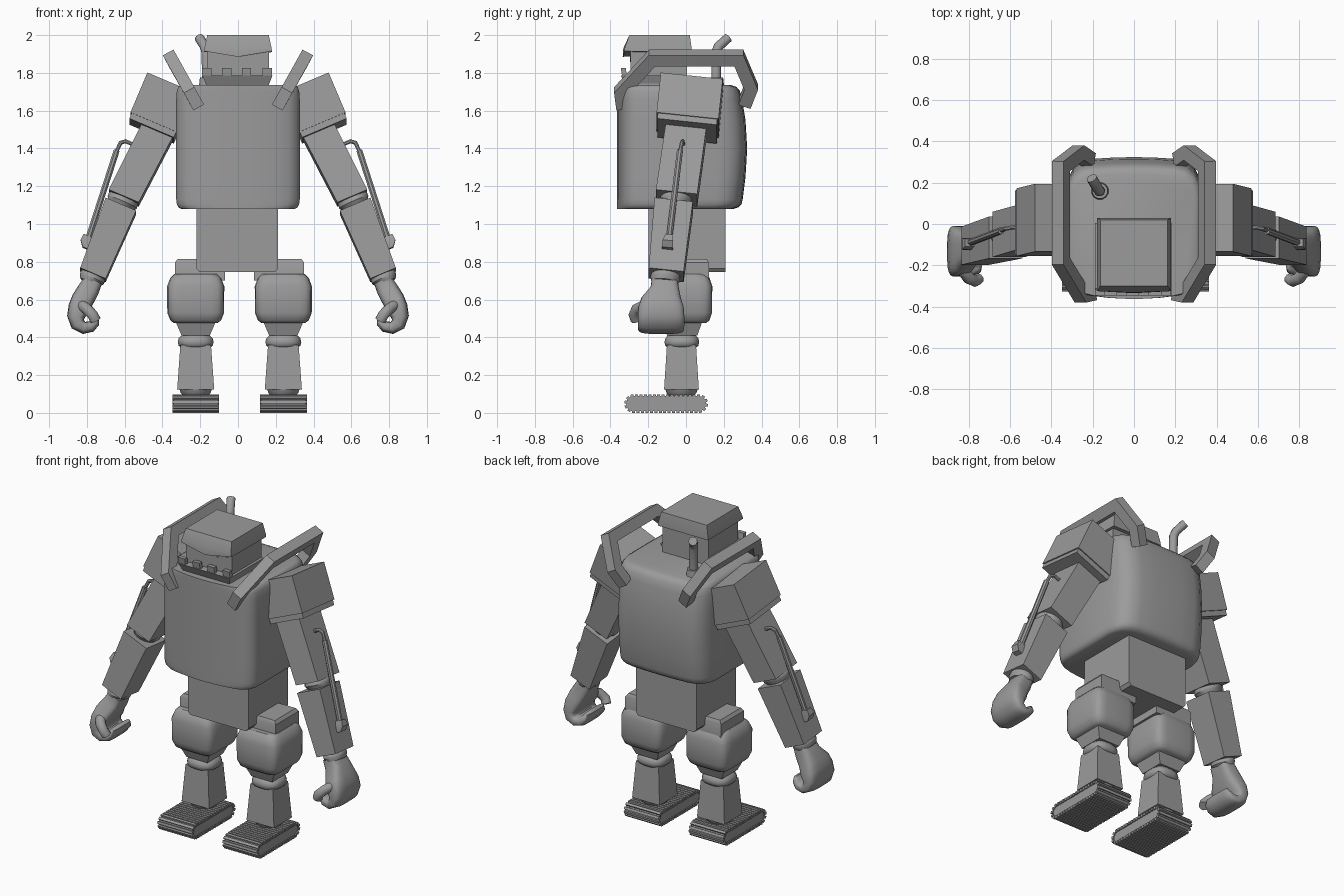
import bpy, bmesh, math
from mathutils import Vector, Matrix

if "Cube" in bpy.data.objects:
    bpy.data.objects.remove(bpy.data.objects["Cube"])

steel = bpy.data.materials.new("steel_grey")
steel.diffuse_color = (0.33, 0.33, 0.33, 1)
steel.use_nodes = True
steel.node_tree.nodes["Principled BSDF"].inputs["Base Color"].default_value = steel.diffuse_color


def finish(name, bm, mirror=False, cx=0.0, angle=32, bevel=0.0):
    """Turn a bmesh into an object; optional left/right mirror about x = cx."""
    bmesh.ops.recalc_face_normals(bm, faces=bm.faces)
    me = bpy.data.meshes.new(name)
    bm.to_mesh(me)
    bm.free()
    me.materials.append(steel)
    me.shade_smooth()
    me.set_sharp_from_angle(angle=math.radians(angle))
    ob = bpy.data.objects.new(name, me)
    ob.location.x = cx
    bpy.context.collection.objects.link(ob)
    if bevel:
        b = ob.modifiers.new("bevel", 'BEVEL')
        b.width, b.segments = bevel, 2
    if mirror:
        ob.modifiers.new("mirror", 'MIRROR').use_mirror_merge = False
    return ob


def loft(name, rings, **kw):
    """Skin a list of equal-length rings and cap both ends."""
    bm = bmesh.new()
    vs = [[bm.verts.new(p) for p in r] for r in rings]
    n = len(vs[0])
    for a, b in zip(vs, vs[1:]):
        for i in range(n):
            bm.faces.new((a[i], a[(i + 1) % n], b[(i + 1) % n], b[i]))
    bm.faces.new(vs[0])
    bm.faces.new(vs[-1])
    return finish(name, bm, **kw)


def ring(c, u, v, hu, hv, n=4, power=1.0):
    """Rectangle (n=4), or ellipse / superellipse ring around c."""
    c = Vector(c)
    if n == 4:
        return [c + u * hu * a + v * hv * b for a, b in ((1, 1), (-1, 1), (-1, -1), (1, -1))]
    pts = []
    for i in range(n):
        t = 2 * math.pi * (i + 0.5) / n
        co, si = math.cos(t), math.sin(t)
        pts.append(c + u * hu * math.copysign(abs(co) ** power, co)
                   + v * hv * math.copysign(abs(si) ** power, si))
    return pts


X, Y, Z = Vector((1, 0, 0)), Vector((0, 1, 0)), Vector((0, 0, 1))


def stack(name, x, rows, n=4, power=1.0, **kw):
    """Vertical stack; rows are (z, half x, half y, centre y)."""
    return loft(name, [ring((x, cy, z), X, Y, hx, hy, n, power) for z, hx, hy, cy in rows], **kw)


def sweep(name, path, hu, hv, normal=None, n=4, **kw):
    """Bar or tube along a path; mitred when a plane normal is given."""
    path = [Vector(p) for p in path]
    rings = []
    for i, p in enumerate(path):
        d0 = (p - path[max(i - 1, 0)]).normalized()
        d1 = (path[min(i + 1, len(path) - 1)] - p).normalized()
        t = (d0 + d1).normalized()
        w = (normal or X).normalized()
        v = t.cross(w).normalized()
        u = v.cross(t).normalized()
        k = 1 / max(0.5, t.dot(d1 if d1.length else d0))
        rings.append(ring(p, u, v, hu, hv * k, n))
    return loft(name, rings, **kw)


# Torso: curved chest plate, bulging rounded back
half = [(0, -.364), (.12, -.358), (.21, -.347), (.27, -.333), (.31, -.308), (.327, -.27),
        (.327, .16), (.317, .21), (.295, .25), (.255, .28), (.2, .292), (.1, .298), (0, .3)]
outline = half + [(-x, y) for x, y in half[-2:0:-1]]
rows = [(1.08, .92, .84), (1.088, .965, .92), (1.105, .99, .98), (1.13, 1, 1.0), (1.25, 1, 1.05),
        (1.4, 1, 1.08), (1.55, 1, 1.05), (1.66, 1, .99), (1.705, .99, .95), (1.726, .965, .89), (1.735, .92, .8)]
loft("torso", [[(x * sx, y * sy if y > 0 else y, z) for x, y in outline] for z, sx, sy in rows], angle=40)
stack("pelvis", -.004, [(.745, .2, .203, .005), (.765, .216, .203, .005), (1.09, .216, .203, .005)])

# Head, cap with V-shaped brow, toothed jaw
stack("head", 0, [(1.73, .165, .15, -.145), (1.92, .165, .15, -.145)])
bm = bmesh.new()
low = [(-.18, .03, 1.91), (.18, .03, 1.91), (.18, -.325, 1.915), (0, -.335, 1.885), (-.18, -.325, 1.915)]
mid = [(-.178, .03, 1.93), (.178, .03, 1.93), (.178, -.325, 1.93), (0, -.332, 1.93), (-.178, -.325, 1.93)]
top = [(-.163, .02, 2), (.163, .02, 2), (.163, -.3, 2), (0, -.3, 2), (-.163, -.3, 2)]
bm.free()
loft("cap", [low, mid, top])
stack("jaw", -.003, [(1.735, .165, .155, -.165), (1.785, .185, .175, -.17)])
for i, x in enumerate((-.165, -.06, .045, .155)):
    stack("tooth_%d" % i, x, [(1.78, .025, .013, -.325), (1.825, .025, .013, -.332)])
for s in (-1, 1):
    loft("eye_slit", [[(s * a, -.297, z) for a, z in ((.03, 1.868), (.14, 1.892), (.14, 1.88), (.04, 1.857))],
                      [(s * a, -.29, z) for a, z in ((.03, 1.868), (.14, 1.892), (.14, 1.88), (.04, 1.857))]])

# Exhaust pipe with collar
stack("exhaust_collar", -.165, [(1.73, .043, .043, .16), (1.775, .038, .038, .16)], n=12)
sweep("exhaust_pipe", [(-.165, .16, 1.73), (-.168, .16, 1.91), (-.176, .172, 1.94), (-.205, .222, 1.985)],
      .026, .026, n=12)

# Bent square bars over the shoulders, tilted outward
tilt = Vector((.14, 0, .265)).normalized()
bar = [(-.335, 1.62), (-.345, 1.70), (-.18, 1.878), (.28, 1.878), (.345, 1.725), (.31, 1.635)]
sweep("shoulder_bar", [(.215 + (z - 1.63) * .56, y, z) for y, z in bar], .032, .034,
      normal=Vector((tilt.z, 0, -tilt.x)), mirror=True)

# Arms: basis leaning out and slightly forward
a, f = math.radians(23), math.radians(6)
U = Vector((math.cos(a), 0, math.sin(a)))
V = (Matrix.Rotation(-f, 3, 'X') @ Y)
D = U.cross(V).normalized()
if D.z > 0:
    D = -D


def limb(name, secs, n=4, power=1.0, **kw):
    """Arm part; sections are (x, y, z, half across, half deep)."""
    return loft(name, [ring(s[:3], U, V, s[3], s[4], n, power) for s in secs], mirror=True, **kw)


c = Vector((.406, .018, 1.613))
limb("shoulder_block", [(*(c - D * .13), .135, .165), (*(c + D * .1), .135, .165), (*(c + D * .1), .128, .158),
                        (*(c + D * .132), .128, .158)])
limb("upper_arm", [(.41, .005, 1.52, .09, .108), (.605, -.05, 1.137, .086, .11)])
limb("elbow", [(.595, -.045, 1.16, .07, .07), (.607, -.05, 1.132, .085, .085), (.613, -.055, 1.115, .085, .085),
               (.63, -.06, 1.08, .06, .06)], n=16)
limb("forearm", [(.62, -.065, 1.095, .088, .102), (.768, -.105, .73, .073, .093)])
limb("wrist", [(.76, -.103, .75, .055, .06), (.768, -.107, .725, .07, .078), (.773, -.11, .71, .07, .08),
               (.785, -.113, .69, .055, .07)], n=16)

# Curled hand: (x, z, half thickness, half depth)
hook = [(.765, .705, .05, .068), (.79, .655, .057, .075), (.822, .60, .06, .105), (.842, .555, .058, .12),
        (.857, .51, .048, .124), (.848, .47, .04, .124), (.815, .45, .033, .122), (.778, .457, .03, .116),
        (.757, .48, .026, .108), (.748, .508, .014, .09)]
rings = []
for i, (x, z, th, dp) in enumerate(hook):
    p, q = hook[max(i - 1, 0)], hook[min(i + 1, len(hook) - 1)]
    t = Vector((q[0] - p[0], 0, q[1] - p[1])).normalized()
    rings.append(ring((x, -.113 if i < 2 else -.132, z), t.cross(Y), Y, th, dp, 20, .55))
loft("hand", rings, mirror=True, angle=60)
sweep("thumb", [(.83, -.22, .57), (.80, -.262, .55), (.77, -.275, .52), (.755, -.265, .49)], .03, .028,
      n=10, mirror=True, angle=60)

# Arm piston: thin rod, thicker sleeve, bracket
sweep("piston_rod", [(.53, -.015, 1.41), (.595, -.018, 1.438), (.622, -.022, 1.43), (.645, -.032, 1.38),
                     (.72, -.06, 1.15)], .011, .011, normal=Y, n=8, mirror=True)
sweep("piston_sleeve", [(.642, -.032, 1.39), (.80, -.092, .90)], .017, .017, normal=Y, n=8, mirror=True)
limb("piston_bracket", [(.79, -.09, .935, .03, .018), (.80, -.096, .9, .036, .028), (.795, -.098, .865, .03, .028)])

# Legs, mirrored about their own centre line
LX, CX = .232, .008
leg = dict(mirror=True, cx=CX)
stack("hip_block", .21, [(.7, .132, .118, .003), (.795, .132, .118, .003), (.815, .118, .106, .003)], **leg)
stack("thigh", LX, [(.475, .115, .125, -.02), (.49, .135, .145, -.02), (.53, .151, .158, -.02),
                    (.67, .152, .16, -.02), (.715, .135, .145, -.02), (.735, .115, .125, -.02)],
      n=20, power=.32, angle=40, **leg)
stack("knee_taper", LX, [(.41, .075, .08, -.02), (.48, .105, .105, -.02)], **leg)
stack("knee_ring", LX, [(.345, .075, .075, -.022), (.355, .091, .088, -.022), (.375, .096, .093, -.022),
                        (.395, .091, .088, -.022), (.415, .07, .07, -.022)], n=20, power=.75, angle=50, **leg)
stack("shin", LX, [(.125, .098, .092, -.024), (.36, .081, .077, -.024)], **leg)
stack("ankle", LX, [(.09, .065, .065, -.024), (.105, .08, .08, -.024), (.13, .088, .088, -.024)], n=20, **leg)

# Tracked feet: core with slats all the way round
Y0, Y1, R, ZC = -.277, .067, .04, .049
arc = [math.pi * i / 10 for i in range(11)]
track = [(Y1 + R * math.sin(t), ZC - R * math.cos(t)) for t in arc]
track += [(Y0 - R * math.sin(t), ZC + R * math.cos(t)) for t in arc]
loft("foot_core", [[(LX + s * .117, y, z) for y, z in track] for s in (-1, 1)], **leg)
bm = bmesh.new()
L, H = Y1 - Y0, math.pi * R
count = 40
for i in range(count):
    s = (2 * L + 2 * H) * i / count
    if s < L:
        y, z, r = Y0 + s, ZC - R, 0
    elif s < L + H:
        r = (s - L) / R
        y, z = Y1 + R * math.sin(r), ZC - R * math.cos(r)
    elif s < 2 * L + H:
        y, z, r = Y1 - (s - L - H), ZC + R, math.pi
    else:
        r = math.pi + (s - 2 * L - H) / R
        y, z = Y0 + R * math.sin(r), ZC - R * math.cos(r)
    m = Matrix.Translation((LX, y, z)) @ Matrix.Rotation(r, 4, 'X') @ Matrix.Diagonal((.248, .016, .018, 1))
    bmesh.ops.create_cube(bm, size=1, matrix=m)
finish("foot_slats", bm, **leg)
